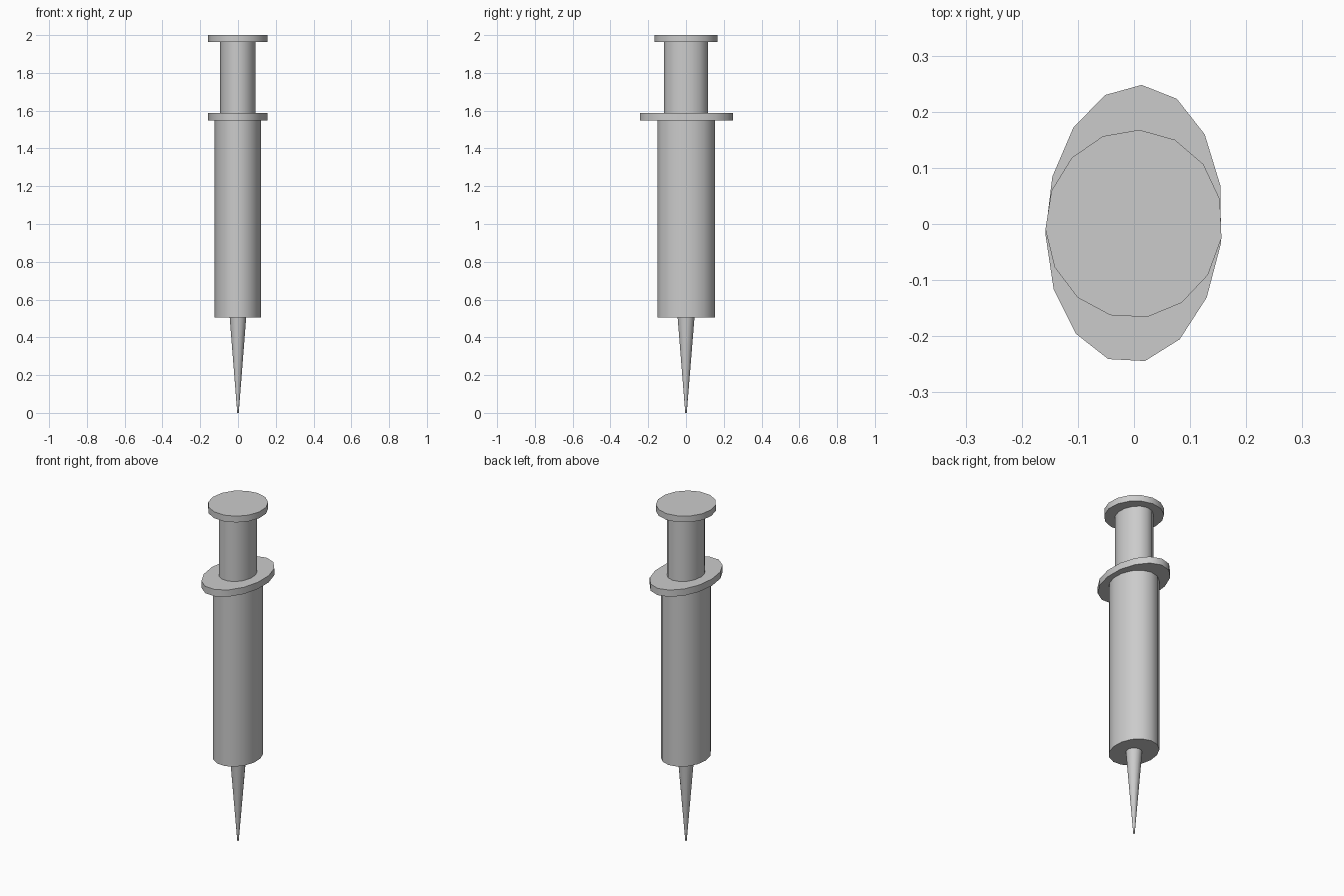
import bpy, bmesh
from math import sin, cos, radians

if "Cube" in bpy.data.objects:
    bpy.data.objects.remove(bpy.data.objects["Cube"])

SIDES = 15


def loft(name, rings, px=3.5, py=2.7):
    """Closed elliptical solid through rings of (z, rx, ry), bottom to top."""
    bm = bmesh.new()
    loops = []
    for z, rx, ry in rings:
        loops.append([bm.verts.new((rx * sin(radians(px + 360 * i / SIDES)),
                                    ry * cos(radians(py + 360 * i / SIDES)), z))
                      for i in range(SIDES)])
    for a, b in zip(loops, loops[1:]):
        for i in range(SIDES):
            j = (i + 1) % SIDES
            bm.faces.new((a[i], a[j], b[j], b[i]))
    bm.faces.new(loops[0])
    bm.faces.new(loops[-1])
    bmesh.ops.recalc_face_normals(bm, faces=bm.faces)
    mesh = bpy.data.meshes.new(name)
    bm.to_mesh(mesh)
    bm.free()
    obj = bpy.data.objects.new(name, mesh)
    bpy.context.collection.objects.link(obj)
    bpy.context.view_layer.objects.active = obj
    obj.select_set(True)
    bpy.ops.object.shade_smooth_by_angle(angle=radians(45))
    obj.select_set(False)
    return obj


# Tapered needle
loft("needle", [(0, 0.004, 0.004), (0.505, 0.044, 0.045)])
# Main tube
loft("barrel", [(0.505, 0.124, 0.153), (1.547, 0.124, 0.153)])
# Wide oval finger grip, slightly skewed
loft("finger_flange", [(1.547, 0.158, 0.248), (1.587, 0.158, 0.248)], 4.9, 1.9)
# Plunger rod and thumb disc
loft("plunger_rod", [(1.587, 0.095, 0.117), (1.963, 0.095, 0.117)])
loft("thumb_rest", [(1.963, 0.158, 0.168), (2.0, 0.158, 0.168)])
